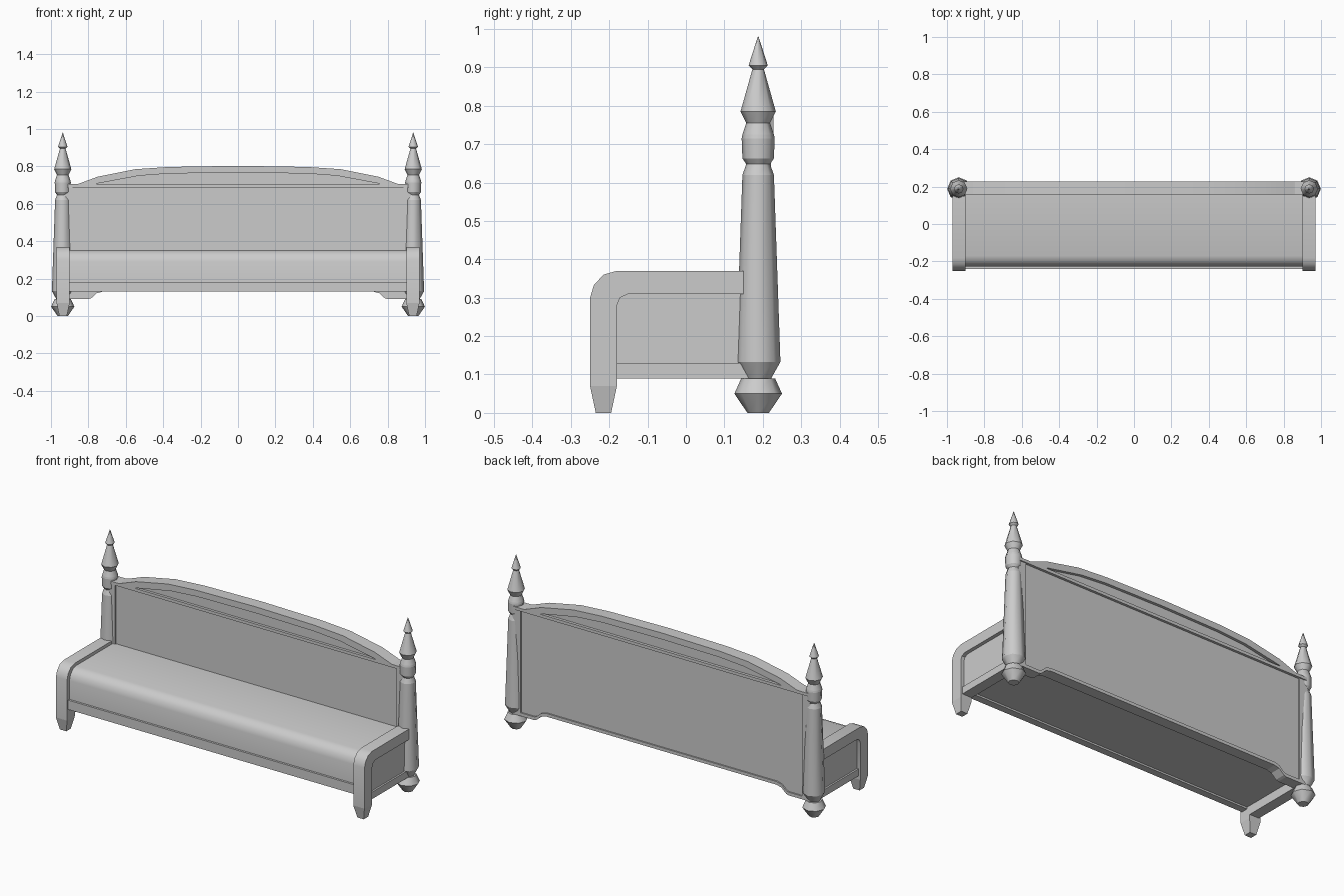
import bpy, bmesh, math
from mathutils import Vector

if "Cube" in bpy.data.objects:
    bpy.data.objects.remove(bpy.data.objects["Cube"])


def finish(name, bm, smooth=None):
    bmesh.ops.recalc_face_normals(bm, faces=bm.faces)
    me = bpy.data.meshes.new(name)
    bm.to_mesh(me)
    bm.free()
    ob = bpy.data.objects.new(name, me)
    bpy.context.collection.objects.link(ob)
    if smooth:
        bpy.context.view_layer.objects.active = ob
        ob.select_set(True)
        bpy.ops.object.shade_smooth_by_angle(angle=math.radians(smooth))
        ob.select_set(False)
    return ob


def extrude(name, pts, axis, a, b, smooth=None):
    """Extrude a 2D outline: axis 'x' takes (y, z) points, axis 'y' takes (x, z)."""
    bm = bmesh.new()
    place = (lambda p: (a, p[0], p[1])) if axis == 'x' else (lambda p: (p[0], a, p[1]))
    face = bm.faces.new([bm.verts.new(place(p)) for p in pts])
    ext = bmesh.ops.extrude_face_region(bm, geom=[face])
    d = Vector((b - a, 0, 0)) if axis == 'x' else Vector((0, b - a, 0))
    bmesh.ops.translate(bm, vec=d, verts=[v for v in ext['geom'] if isinstance(v, bmesh.types.BMVert)])
    return finish(name, bm, smooth)


def box(name, x0, x1, y0, y1, z0, z1):
    return extrude(name, [(x0, z0), (x1, z0), (x1, z1), (x0, z1)], 'y', y0, y1)


def turned_post(name, cx, cy, profile, n=8):
    bm = bmesh.new()
    rings = [[bm.verts.new((cx + r * math.cos(2 * math.pi * i / n),
                            cy + r * math.sin(2 * math.pi * i / n), z)) for i in range(n)]
             for r, z in profile]
    for lo, hi in zip(rings, rings[1:]):
        for i in range(n):
            j = (i + 1) % n
            bm.faces.new((lo[i], lo[j], hi[j], hi[i])).smooth = True
    bm.faces.new(rings[0])
    bm.faces.new(rings[-1])
    # ring edges stay crisp, the round sides are smooth
    for e in bm.edges:
        if abs(e.verts[0].co.z - e.verts[1].co.z) < 1e-5:
            e.smooth = False
    return finish(name, bm)


def mirror_pts(half):
    """Half outline from x=0 outward -> full outline running left to right."""
    return [(-x, z) for x, z in reversed(half)] + [p for p in half if p[0] > 0]


post_profile = [(.028, 0), (.062, .05), (.044, .09), (.034, .09), (.058, .133), (.041, .62),
                (.031, .648), (.041, .663), (.043, .715), (.041, .725), (.031, .755), (.046, .785),
                (.015, .895), (.025, .905), (.001, .98)]

# side frame: arm and front leg with a rounded knee
frame_outline = [(-.25, .07), (-.25, .30), (-.24, .333), (-.215, .36), (-.18, .37), (.15, .37),
                 (.15, .31), (-.15, .31), (-.172, .30), (-.18, .28), (-.18, .07)]

for s, side in ((-1, "left"), (1, "right")):
    turned_post(side + "_post", s * .937, .188, post_profile)
    extrude(side + "_arm_frame", frame_outline, 'x', s * .90, s * .97, 35)
    box(side + "_bottom_rail", s * .90, s * .96, -.18, .17, .09, .13)
    extrude(side + "_side_panel", [(-.19, .12), (.17, .12), (.17, .33), (-.19, .33)],
            'x', s * .90, s * .95)
    # tapered foot
    bm = bmesh.new()
    top = [bm.verts.new((s * x, y, .07)) for x, y in
           ((.90, -.25), (.97, -.25), (.97, -.18), (.90, -.18))]
    bot = [bm.verts.new((s * x, y, 0)) for x, y in
           ((.915, -.235), (.955, -.235), (.955, -.195), (.915, -.195))]
    bm.faces.new(bot)
    for i in range(4):
        j = (i + 1) % 4
        bm.faces.new((bot[i], bot[j], top[j], top[i]))
    bm.faces.new(top)
    finish(side + "_front_foot", bm)
    # back stile beside the post
    box(side + "_back_stile", s * .885, s * .935, .16, .222, .09, .705)

# seat with rounded front edge
seat = [(-.228, .14), (-.228, .29), (-.219, .32), (-.20, .342), (-.17, .352), (.175, .352), (.175, .14)]
extrude("seat", seat, 'x', -.90, .90, 35)
box("front_rail", -.90, .90, -.24, -.20, .13, .183)

# back panel with stepped lower edge
lower = mirror_pts([(.725, .13), (.755, .122), (.785, .095), (.80, .09), (.89, .09)])
extrude("back_panel", lower + [(.89, .70), (-.89, .70)], 'y', .168, .214)
skirt_top = [(x, z + .018) for x, z in reversed(lower)]
extrude("back_skirt_trim", lower + skirt_top, 'y', .16, .222)

# arched top rail around a recessed lens panel
arch = mirror_pts([(0, .803), (.37, .797), (.55, .785), (.75, .745), (.85, .708), (.86, .705)])
lens = mirror_pts([(0, .767), (.37, .762), (.53, .75), (.755, .708), (.756, .705)])
extrude("arched_top_rail", arch + lens[::-1], 'y', .157, .228, 25)
extrude("lens_panel", lens, 'y', .172, .212)
box("top_cross_rail", -.93, .93, .157, .228, .688, .705)
